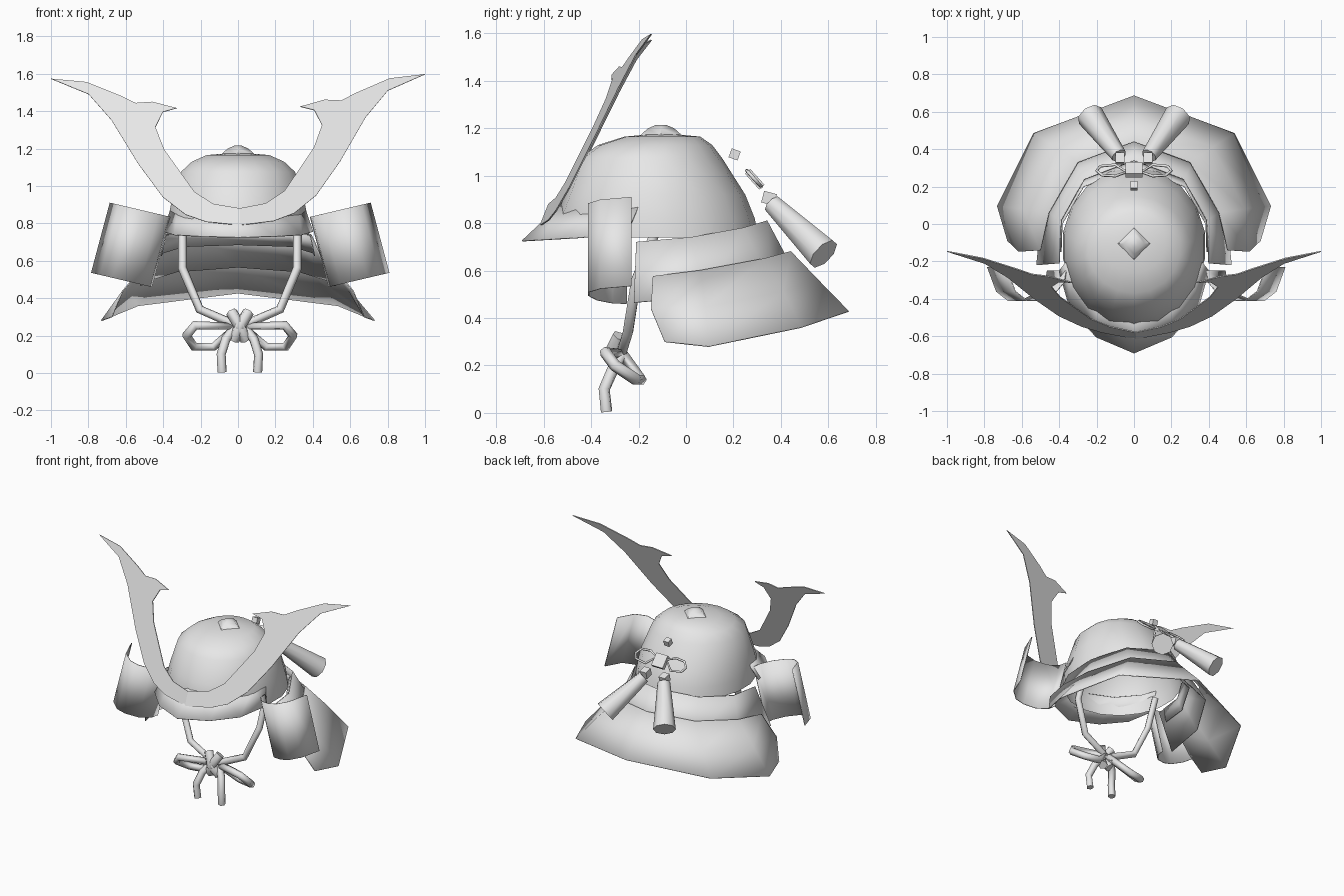
import bpy, bmesh, math
from mathutils import Vector, Matrix

old = bpy.data.objects.get("Cube")
if old:
    bpy.data.objects.remove(old, do_unlink=True)

grey = bpy.data.materials.new("plain_grey")
grey.use_nodes = True
grey.diffuse_color = (0.8, 0.8, 0.8, 1)
grey.node_tree.nodes["Principled BSDF"].inputs["Base Color"].default_value = (0.8, 0.8, 0.8, 1)


def finish(name, bm, thickness=0, smooth=True):
    """Turn a bmesh into a named object with the shared material."""
    bmesh.ops.recalc_face_normals(bm, faces=bm.faces)
    mesh = bpy.data.meshes.new(name)
    bm.to_mesh(mesh)
    bm.free()
    mesh.materials.append(grey)
    obj = bpy.data.objects.new(name, mesh)
    bpy.context.collection.objects.link(obj)
    if smooth:
        bpy.ops.object.select_all(action='DESELECT')
        obj.select_set(True)
        bpy.context.view_layer.objects.active = obj
        bpy.ops.object.shade_smooth_by_angle(angle=math.radians(50))
    if thickness:
        solid = obj.modifiers.new("Thickness", 'SOLIDIFY')
        solid.thickness = thickness
        solid.offset = 0
    return obj


def full_row(half):
    """Mirror a half row that starts on the centre line."""
    return [(-x, y, z) for x, y, z in half[:0:-1]] + half


def sheet(name, rows, thickness=0, closed=False):
    """Skin a grid of point rows."""
    bm = bmesh.new()
    grid = [[bm.verts.new(p) for p in row] for row in rows]
    for a, b in zip(grid, grid[1:]):
        count = len(a)
        for i in range(count if closed else count - 1):
            j = (i + 1) % count
            bm.faces.new((a[i], a[j], b[j], b[i]))
    if closed:
        bm.faces.new(grid[0])
    finish(name, bm, thickness)


def tube(name, points, radius, cyclic=False):
    """Round cord along a path of points."""
    curve = bpy.data.curves.new(name, 'CURVE')
    curve.dimensions = '3D'
    curve.bevel_depth = radius
    curve.bevel_resolution = 1
    curve.use_fill_caps = True
    spline = curve.splines.new('POLY')
    spline.points.add(len(points) - 1)
    for target, p in zip(spline.points, points):
        target.co = (*p, 1)
    spline.use_cyclic_u = cyclic
    curve.materials.append(grey)
    obj = bpy.data.objects.new(name, curve)
    bpy.context.collection.objects.link(obj)


def taper(name, start, end, r_start, r_end):
    """Solid cone frustum between two points."""
    start, end = Vector(start), Vector(end)
    axis = end - start
    place = Matrix.Translation((start + end) / 2) @ axis.to_track_quat('Z', 'Y').to_matrix().to_4x4()
    bm = bmesh.new()
    bmesh.ops.create_cone(bm, cap_ends=True, segments=8, radius1=r_start,
                          radius2=r_end, depth=axis.length, matrix=place)
    finish(name, bm)


def block(name, centre, size, tilt):
    bm = bmesh.new()
    place = Matrix.Translation(centre) @ Matrix.Rotation(tilt, 4, 'X') @ Matrix.Diagonal((*size, 1))
    bmesh.ops.create_cube(bm, size=1, matrix=place)
    finish(name, bm, smooth=False)


def ring(centre_y, rx, ry, z, sides=18):
    angles = [math.tau * i / sides for i in range(sides)]
    return [(rx * math.sin(a), centre_y - ry * math.cos(a), z) for a in angles]


# Bowl, open underneath
sheet("helmet_bowl", [
    ring(-0.1, 0.05, 0.05, 1.175), ring(-0.1, 0.17, 0.16, 1.165),
    ring(-0.13, 0.25, 0.24, 1.13), ring(-0.148, 0.31, 0.3, 1.075),
    ring(-0.13, 0.36, 0.38, 0.92), ring(-0.13, 0.38, 0.42, 0.82),
    ring(-0.115, 0.385, 0.42, 0.74)], closed=True)

# Crown knob
sheet("crown_knob", [ring(-0.105, r, r, z, sides=4) for r, z in
                     ((0.02, 1.215), (0.055, 1.2), (0.1, 1.16))], closed=True)

# Visor, flaring out of the bowl
sheet("visor", [full_row(half) for half in (
    [(0, -0.535, 0.87), (0.2, -0.445, 0.87), (0.32, -0.3, 0.87), (0.36, -0.2, 0.87)],
    [(0, -0.69, 0.725), (0.2, -0.605, 0.73), (0.34, -0.46, 0.738), (0.4, -0.25, 0.755)])], 0.006)

# Neck guard: hidden band and two flaring tiers
sheet("nape_band", [full_row(half) for half in (
    [(0, 0.305, 0.77), (0.27, 0.2, 0.765), (0.385, 0, 0.735), (0.39, -0.15, 0.72)],
    [(0, 0.345, 0.685), (0.29, 0.235, 0.675), (0.405, 0.02, 0.64), (0.41, -0.15, 0.625)])], 0.006)
sheet("upper_neck_guard", [full_row(half) for half in (
    [(0, 0.34, 0.81), (0.265, 0.24, 0.78), (0.39, 0.02, 0.74), (0.4, -0.21, 0.72)],
    [(0, 0.47, 0.565), (0.33, 0.36, 0.54), (0.49, 0.08, 0.49), (0.52, -0.22, 0.465)])], 0.006)
sheet("lower_neck_guard", [full_row(half) for half in (
    [(0, 0.44, 0.68), (0.3, 0.33, 0.65), (0.455, 0.06, 0.6), (0.5, -0.14, 0.575)],
    [(0, 0.56, 0.555), (0.42, 0.41, 0.51), (0.59, 0.08, 0.445), (0.615, -0.148, 0.44)],
    [(0, 0.685, 0.427), (0.535, 0.485, 0.36), (0.73, 0.095, 0.28), (0.675, -0.09, 0.3)])], 0.006)

# Curled side plates
curl = [(0, -0.25), (0.03, -0.31), (0.2, -0.375), (0.45, -0.41), (0.65, -0.41), (0.85, -0.36), (1, -0.23)]
for side, sign in (("left", 1), ("right", -1)):
    rows = [[(sign * (0.375 + 0.32 * t + 0.1 * d) + 0.012, y, 0.835 + 0.075 * t - 0.375 * d) for t, y in curl]
            for d in (0, 1)]
    sheet(side + "_side_plate", rows, 0.006)

# Horned crest: two leaning wings joined on the centre line
inner = [(0, 0.88), (0.14, 0.905), (0.24, 0.97), (0.31, 1.07), (0.4, 1.2), (0.445, 1.32),
         (0.405, 1.4), (0.33, 1.42), (0.46, 1.455), (0.55, 1.45), (0.63, 1.49), (0.81, 1.565)]
outer = [(1, 1.585), (0.8, 1.5), (0.68, 1.36), (0.54, 1.125), (0.41, 0.945), (0.29, 0.85),
         (0.18, 0.81), (0, 0.79)]
bm = bmesh.new()
for sign in (1, -1):
    bm.faces.new([bm.verts.new((sign * x, -0.61 + 0.4 * (z - 0.8) + 0.15 * x, z)) for x, z in inner + outer])
bmesh.ops.remove_doubles(bm, verts=bm.verts, dist=0.001)
crest = finish("horned_crest", bm, 0.006, smooth=False)
crest.rotation_euler.y = math.radians(-0.7)
crest.location.x = 0.02

# Chin cords, bow loops and tails, mirrored about the knot
cord = [(0.307, -0.13, 0.76), (0.307, -0.21, 0.56), (0.215, -0.245, 0.34), (0.03, -0.27, 0.26)]
loop = [(0.02, -0.27, 0.25), (0.24, -0.34, 0.255), (0.285, -0.3, 0.2), (0.245, -0.21, 0.14),
        (0.14, -0.19, 0.14)]
tail = [(0.03, -0.27, 0.24), (0.075, -0.31, 0.18), (0.1, -0.345, 0.1), (0.095, -0.335, 0.005)]
wrap = [(-0.03, -0.28, 0.18), (0.0, -0.32, 0.25), (0.045, -0.28, 0.325)]
for side, sign in (("left", 1), ("right", -1)):
    for part, path, radius in (("chin_cord", cord, 0.024), ("bow_loop", loop, 0.025),
                               ("bow_tail", tail, 0.025), ("knot_wrap", wrap, 0.032)):
        points = [(sign * x + 0.01, y, z) for x, y, z in path]
        tube(side + "_" + part, points, radius, cyclic=part == "bow_loop")

# Rear ornament: bead, knot, flat loops and tassels
lean = math.radians(-48)
block("rear_bead", (0, 0.205, 1.09), (0.04, 0.04, 0.04), math.radians(-20))
block("rear_knot", (0, 0.29, 0.985), (0.09, 0.09, 0.03), lean)
petal = [(0.04, -0.1), (0.1, 0.4), (0.18, 0.3), (0.2, 0), (0.17, -0.3), (0.1, -0.35)]
for side, sign in (("left", 1), ("right", -1)):
    tube(side + "_rear_loop", [(sign * x, 0.285 + 0.08 * s, 0.99 - 0.09 * s) for x, s in petal],
         0.008, cyclic=True)
    block(side + "_tassel_bead", (sign * 0.075, 0.35, 0.905), (0.05, 0.055, 0.05), math.radians(-15))
    taper(side + "_tassel", (sign * 0.08, 0.365, 0.88), (sign * 0.235, 0.58, 0.67), 0.042, 0.074)
